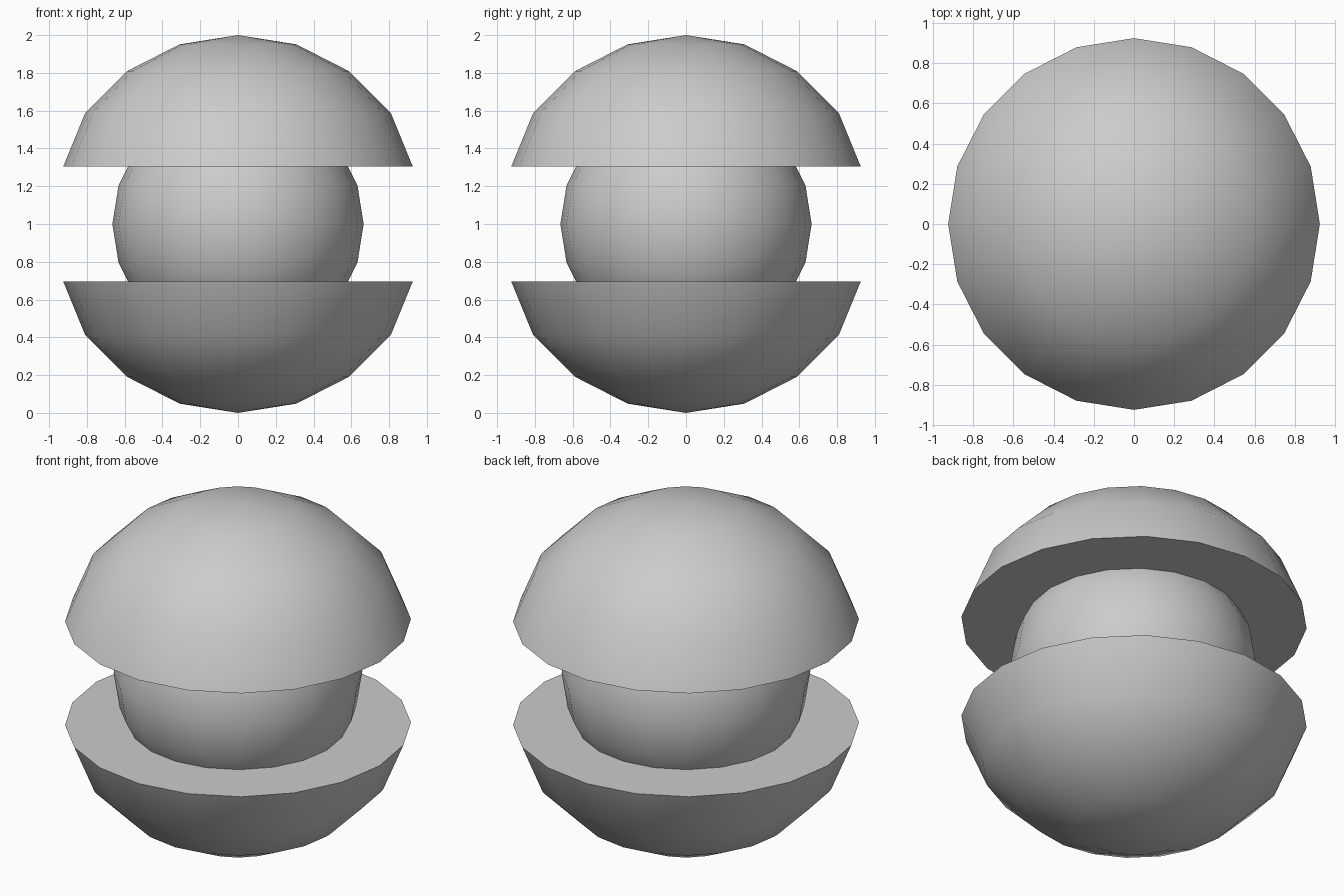
import bpy, bmesh
from math import radians

if "Cube" in bpy.data.objects:
    bpy.data.objects.remove(bpy.data.objects["Cube"])

SEGMENTS, RINGS = 20, 10
CENTRE_Z = 1.0


def finish(bm, name):
    bmesh.ops.recalc_face_normals(bm, faces=bm.faces)
    mesh = bpy.data.meshes.new(name)
    bm.to_mesh(mesh)
    bm.free()
    obj = bpy.data.objects.new(name, mesh)
    obj.location.z = CENTRE_Z
    bpy.context.collection.objects.link(obj)
    bpy.ops.object.select_all(action='DESELECT')
    obj.select_set(True)
    bpy.context.view_layer.objects.active = obj
    bpy.ops.object.shade_smooth_by_angle(angle=radians(35))


def sphere(radius):
    bm = bmesh.new()
    bmesh.ops.create_uvsphere(bm, u_segments=SEGMENTS, v_segments=RINGS, radius=radius)
    return bm


def half_shell(name, side):
    bm = sphere(1.0)
    # Keep one cap of the sphere, up to the ring next to the equator
    bmesh.ops.delete(bm, geom=[v for v in bm.verts if v.co.z * side < 0.2], context='VERTS')
    # Pull the rim slightly inwards, then close it with a flat face
    for v in bm.verts:
        if v.co.z * side < 0.4:
            v.co.xy = v.co.xy.normalized() * 0.925
            v.co.z = 0.305 * side
    bmesh.ops.holes_fill(bm, edges=[e for e in bm.edges if e.is_boundary], sides=0)
    finish(bm, name)


# Inner ball and the two outer caps
finish(sphere(0.665), "inner_ball")
half_shell("upper_shell", 1)
half_shell("lower_shell", -1)
